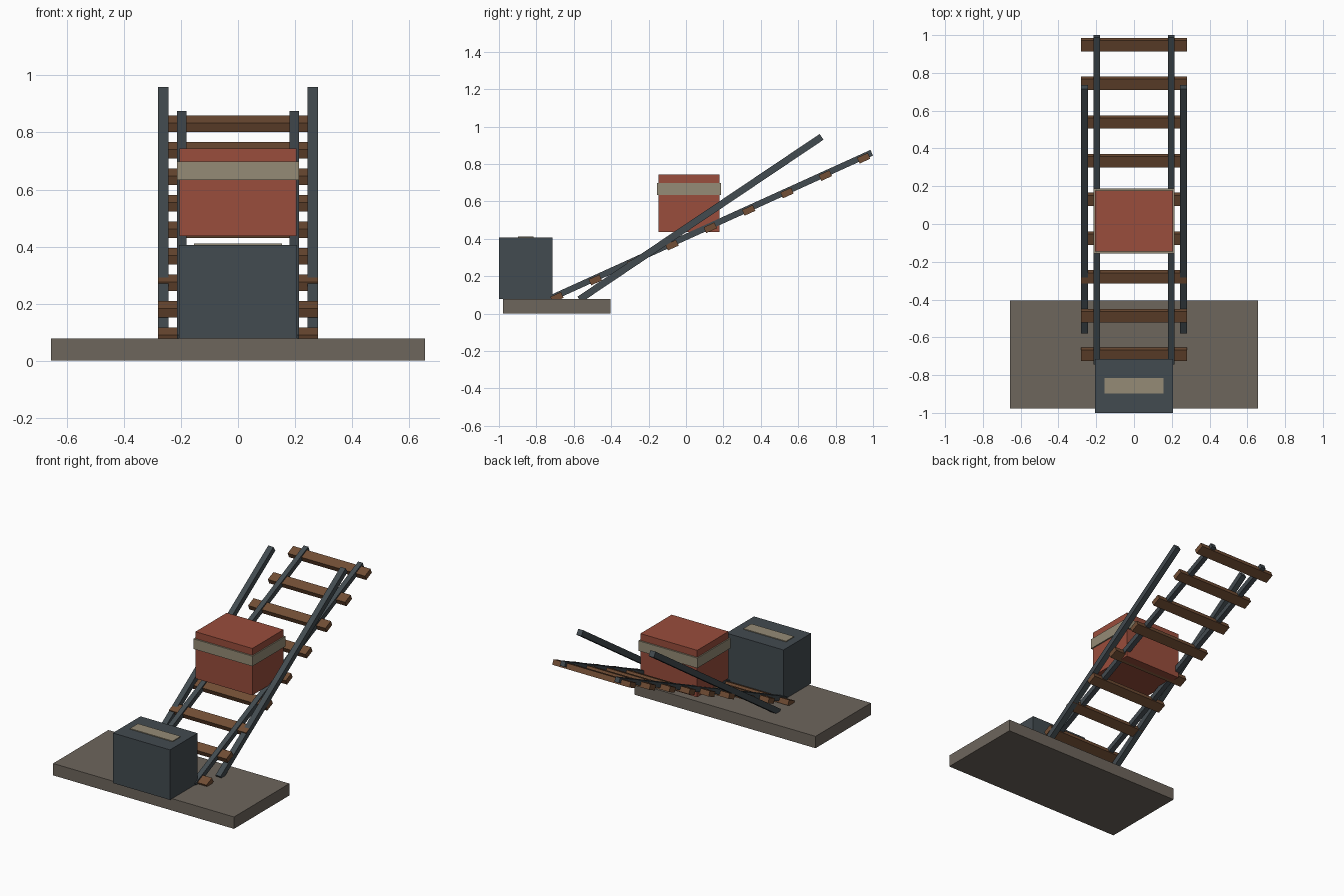
import bpy, math

if "Cube" in bpy.data.objects:
    bpy.data.objects.remove(bpy.data.objects["Cube"])

def material(name, rgb):
    m = bpy.data.materials.new(name)
    m.diffuse_color = (*rgb, 1)
    m.use_nodes = True
    m.node_tree.nodes["Principled BSDF"].inputs["Base Color"].default_value = m.diffuse_color
    return m

STONE = material("stone", (0.155, 0.132, 0.108))
STEEL = material("steel", (0.055, 0.070, 0.080))
WOOD = material("wood", (0.165, 0.075, 0.035))
RED = material("red_paint", (0.32, 0.075, 0.045))
CREAM = material("cream_paint", (0.30, 0.26, 0.18))

def box(name, centre, size, mat, tilt=0.0):
    bpy.ops.mesh.primitive_cube_add(size=1, location=centre, rotation=(tilt, 0, 0))
    o = bpy.context.object
    o.name = name
    o.scale = size
    bpy.ops.object.transform_apply(location=False, rotation=False, scale=True)
    o.data.materials.append(mat)
    return o

def span(name, x, y0, y1, z0, z1, mat):
    # box centred on x = 0, given by its limits
    return box(name, (0, (y0 + y1) / 2, (z0 + z1) / 2), (2 * x, y1 - y0, z1 - z0), mat)

def rail_pair(name, x, start, end, w):
    # mirrored sloping beams between two (y, z) points
    dy, dz = end[0] - start[0], end[1] - start[1]
    for side, s in (("left", -1), ("right", 1)):
        box(f"{name}_{side}", (s * x, (start[0] + end[0]) / 2, (start[1] + end[1]) / 2),
            (w, math.hypot(dy, dz), w), STEEL, math.atan2(dz, dy))

# Station platform and winch housing
span("platform", 0.656, -0.978, -0.405, 0, 0.078, STONE)
span("winch_housing", 0.207, -1.0, -0.714, 0.078, 0.406, STEEL)
span("housing_top_plate", 0.155, -0.898, -0.815, 0.396, 0.411, CREAM)

# Sloping track and steeper side rails
rail_pair("track_rail", 0.197, (-0.738, 0.075), (0.993, 0.860), 0.033)
rail_pair("side_rail", 0.262, (-0.570, 0.075), (0.725, 0.945), 0.037)

# Cross ties under the track
slope = math.atan2(0.785, 1.731)
for i in range(9):
    y = -0.690 + 0.205 * i
    z = 0.087 + 0.205 * i * math.tan(slope)
    box(f"tie_{i + 1}", (0, y, z), (0.56, 0.063, 0.034), WOOD, slope)

# Car with a cream band
span("car_body", 0.206, -0.146, 0.178, 0.437, 0.744, RED)
span("car_band", 0.214, -0.156, 0.188, 0.633, 0.699, CREAM)
